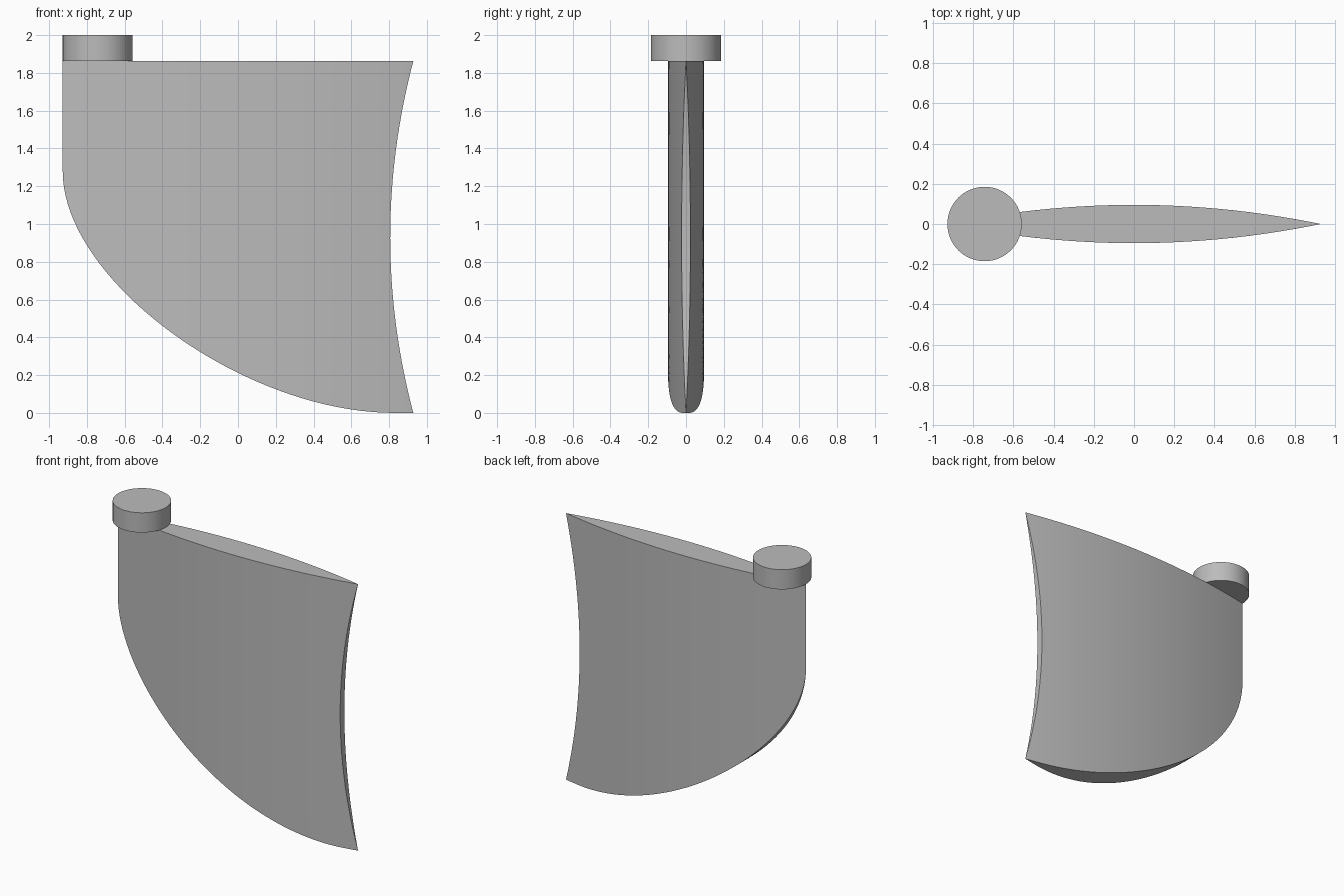
import bpy, bmesh, math

old = bpy.data.objects.get("Cube")
if old:
    bpy.data.objects.remove(old)

HALF = 0.928       # half chord of the blade
THICK = 0.095      # half thickness at mid chord
TOP = 1.862        # height of the blade top
COLUMNS = 40

grey = bpy.data.materials.new("plain_grey")
grey.use_nodes = True
grey.diffuse_color = (0.5, 0.5, 0.5, 1)
grey.node_tree.nodes["Principled BSDF"].inputs["Base Color"].default_value = (0.5, 0.5, 0.5, 1)


def finish(bm, name, angle):
    bmesh.ops.recalc_face_normals(bm, faces=bm.faces)
    mesh = bpy.data.meshes.new(name)
    bm.to_mesh(mesh)
    bm.free()
    mesh.materials.append(grey)
    obj = bpy.data.objects.new(name, mesh)
    bpy.context.collection.objects.link(obj)
    bpy.ops.object.select_all(action='DESELECT')
    obj.select_set(True)
    bpy.context.view_layer.objects.active = obj
    bpy.ops.object.shade_smooth_by_angle(angle=math.radians(angle))
    return obj


def bezier(a, b, c, d, t):
    s = 1 - t
    return s**3 * a + 3 * s * s * t * b + 3 * s * t * t * c + t**3 * d


def trailing_x(z):
    # Concave rear edge
    return 0.806 + (HALF - 0.806) * (2 * z / TOP - 1) ** 2


def half_thickness(x):
    return max(0, THICK * (1 - (x / HALF) ** 2))


# Fin blade: stacked lens-shaped rings, from the swept lower edge to the top
rows = []
for i in range(41):
    t = 1 - i / 40
    rows.append((bezier(-HALF, -HALF, 0.03, 0.83, t), bezier(1.28, 0.7, 0, 0, t)))
rows += [(-HALF, 1.28 + (TOP - 1.28) * i / 10) for i in range(1, 11)]

bm = bmesh.new()
rings = []
for lead, z in rows:
    xs = [lead + (trailing_x(z) - lead) * j / COLUMNS for j in range(COLUMNS + 1)]
    points = [(x, -half_thickness(x)) for x in xs]
    points += [(x, half_thickness(x)) for x in reversed(xs)]
    rings.append([bm.verts.new((x, y, z)) for x, y in points])
for low, high in zip(rings, rings[1:]):
    for j in range(len(low)):
        k = (j + 1) % len(low)
        bm.faces.new((low[j], low[k], high[k], high[j]))
bm.faces.new(rings[0])
bm.faces.new(rings[-1])
bmesh.ops.remove_doubles(bm, verts=bm.verts, dist=0.0001)
finish(bm, "fin_blade", 30)

# Round pivot cap on the front top corner
bm = bmesh.new()
bmesh.ops.create_cone(bm, cap_ends=True, segments=64, radius1=0.185, radius2=0.185, depth=2 - TOP)
bmesh.ops.translate(bm, verts=bm.verts, vec=(-0.743, 0, (2 + TOP) / 2))
finish(bm, "pivot_cap", 30)
